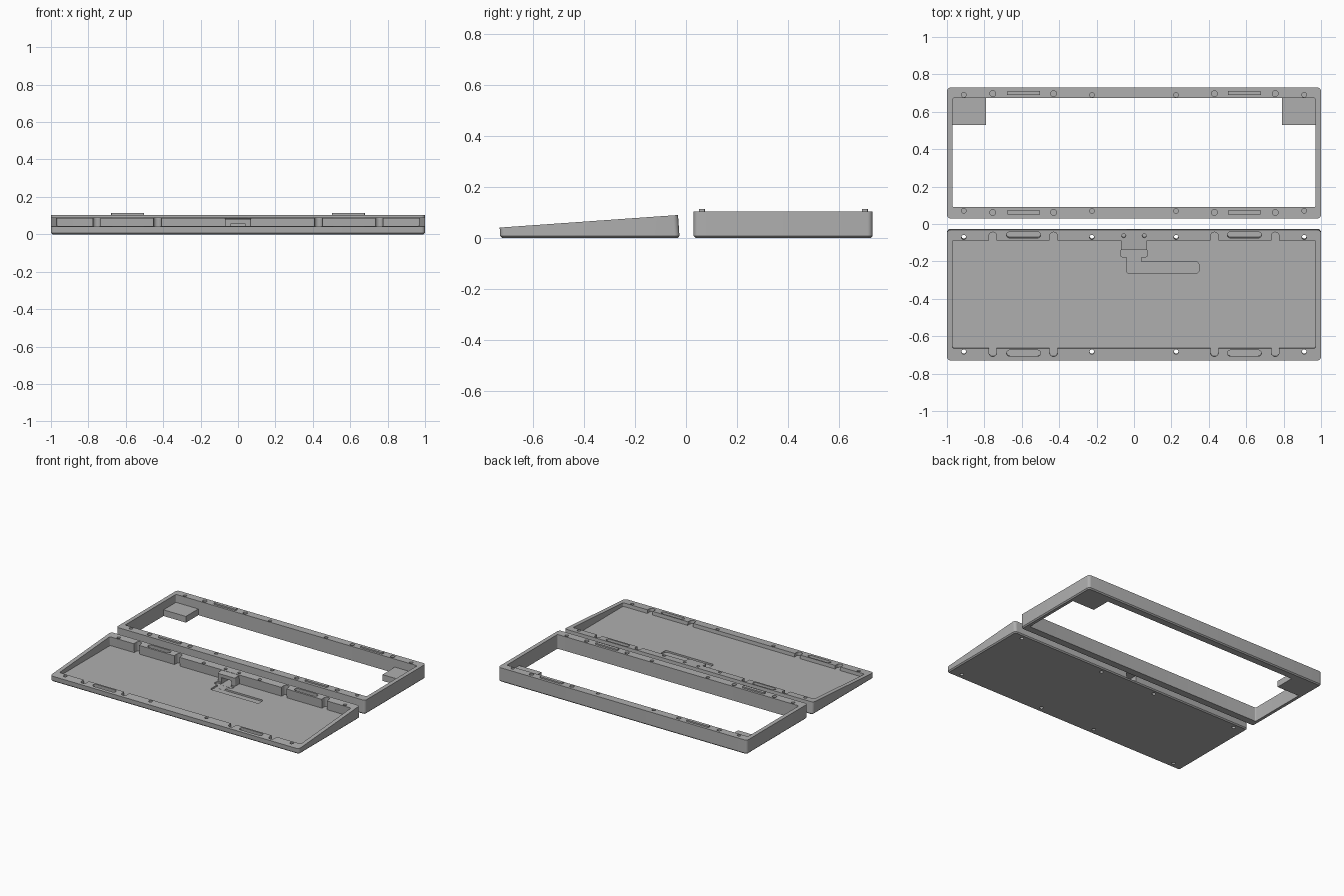
import bpy, bmesh, math

cube = bpy.data.objects.get("Cube")
if cube:
    bpy.data.objects.remove(cube, do_unlink=True)

GREY = (0.43, 0.43, 0.43)
mat = bpy.data.materials.new("plain grey")
mat.use_nodes = True
mat.diffuse_color = (*GREY, 1)
mat.node_tree.nodes["Principled BSDF"].inputs["Base Color"].default_value = (*GREY, 1)

SLOPE = 0.07


def lean(y, z):
    """Tilt tray details square to its sloping top."""
    return y - SLOPE * (z - 0.05)


def wedge(y):
    return 0.041 + SLOPE * (y + 0.73)


def outline(x0, x1, y0, y1, r, n=6):
    """Rounded rectangle; a radius of half the width gives a circle or slot."""
    pts = []
    corners = ((x1 - r, y1 - r), (x0 + r, y1 - r), (x0 + r, y0 + r), (x1 - r, y0 + r))
    for k, (cx, cy) in enumerate(corners):
        for i in range(n + 1):
            a = math.pi / 2 * (k + i / n)
            pts.append((cx + r * math.cos(a), cy + r * math.sin(a)))
    return pts


def prism(name, box, r, z0, z1, chamfer=0, tilted=False):
    """Extruded rounded rectangle; z1 may be a function of y."""
    x0, x1, y0, y1 = box
    r = min(r, (x1 - x0) / 2 - 1e-4, (y1 - y0) / 2 - 1e-4)
    full = outline(x0, x1, y0, y1, r)
    c = chamfer
    rings = [(full, z0 + c), (full, z1)]
    if c:
        rings.insert(0, (outline(x0 + c, x1 - c, y0 + c, y1 - c, r - c), z0))
    bm = bmesh.new()
    loops = []
    for pts, z in rings:
        loop = []
        for x, y in pts:
            h = z(y) if callable(z) else z
            loop.append(bm.verts.new((x, lean(y, h) if tilted else y, h)))
        loops.append(loop)
    for a, b in zip(loops, loops[1:]):
        for i in range(len(a)):
            j = (i + 1) % len(a)
            bm.faces.new((a[i], a[j], b[j], b[i]))
    bm.faces.new(loops[0][::-1])
    bm.faces.new(loops[-1])
    bmesh.ops.recalc_face_normals(bm, faces=bm.faces)
    me = bpy.data.meshes.new(name)
    bm.to_mesh(me)
    bm.free()
    me.materials.append(mat)
    ob = bpy.data.objects.new(name, me)
    bpy.context.collection.objects.link(ob)
    return ob


def combine(target, tool, operation="DIFFERENCE"):
    """Apply a boolean and discard the tool."""
    bpy.context.view_layer.objects.active = target
    mod = target.modifiers.new("cut", "BOOLEAN")
    mod.operation = operation
    mod.solver = "EXACT"
    mod.object = tool
    bpy.ops.object.modifier_apply(modifier=mod.name)
    bpy.data.objects.remove(tool, do_unlink=True)


def cut(target, box, r, z0, z1, tilted=False):
    combine(target, prism("cutter", box, r, z0, z1, 0, tilted))


def around(x, y, rx, ry):
    return (x - rx, x + rx, y - ry, y + ry)


SCREWS = (-0.91, -0.225, 0.225, 0.91)
MAGNETS = (-0.755, -0.43, 0.43, 0.755)
BARS = (-0.59, 0.59)

# Upper frame: open rectangle with a chamfered lower edge
frame = prism("upper_frame", (-1, 1, 0.03, 0.73), 0.02, 0, 0.103, 0.008)
cut(frame, (-0.97, 0.97, 0.09, 0.673), 0.008, -0.1, 0.2)

# Blind screw and magnet holes in the frame
for y in (0.07, 0.69):
    for x in SCREWS:
        cut(frame, around(x, y, 0.0125, 0.0125), 0.0125, 0.04, 0.2)
for y in (0.062, 0.697):
    for x in MAGNETS:
        cut(frame, around(x, y, 0.0155, 0.0155), 0.0155, 0.075, 0.2)

# Locating bars on the frame
for row, y in (("front", 0.062), ("rear", 0.7)):
    for side, x in zip(("right", "left"), BARS):
        prism(f"{row}_{side}_locating_bar", around(x, y, 0.088, 0.0115), 0.004, 0.1, 0.113)

# Corner pads inside the frame
for side, s in (("right", -1), ("left", 1)):
    xs = sorted((s * 0.79, s * 0.975))
    prism(f"{side}_corner_pad", (*xs, 0.53, 0.678), 0.001, 0, 0.045)

# Lower tray: wedge with a hollow interior
tray = prism("lower_tray", (-1, 1, -0.73, -0.0285), 0.02, 0, wedge, 0.008, True)
cut(tray, (-0.97, 0.97, -0.665, -0.085), 0.008, 0.02, 0.2, True)

# Port housing against the rear wall
housing = prism("port_housing", (-0.07, 0.07, -0.135, -0.07), 0.008, 0.012,
                lambda y: wedge(y) - 0.002, 0, True)
combine(tray, housing, "UNION")

# Screw holes right through the rim
for y in (-0.068, -0.684):
    for x in SCREWS:
        cut(tray, around(x, y, 0.0125, 0.0125), 0.0125, -0.1, 0.2, True)

# Magnet slots open towards the interior
for y in (-0.072, -0.678):
    for x in MAGNETS:
        cut(tray, around(x, y, 0.021, 0.031), 0.021, 0.02, 0.2, True)

# Long slots that receive the locating bars
for y in (-0.056, -0.691):
    for x in BARS:
        cut(tray, around(x, y, 0.091, 0.016), 0.016, 0.015, 0.2, True)

# Cable tunnel, channel and strain relief pockets
cut(tray, (-0.04, 0.04, -0.2, 0.01), 0.002, 0.009, 0.055)
cut(tray, (-0.041, 0.041, -0.262, -0.15), 0.012, 0.0085, 0.03)
cut(tray, (-0.0405, 0.347, -0.2625, -0.203), 0.014, 0.008, 0.03)
cut(tray, (-0.073, 0.073, -0.176, -0.137), 0.012, 0.0095, 0.03)
for x in (-0.055, 0.055):
    cut(tray, around(x, -0.06, 0.011, 0.011), 0.011, 0.05, 0.2, True)

# Smooth the rounded corners, keep the edges crisp
for ob in bpy.context.collection.objects:
    if ob.type == "MESH":
        bpy.ops.object.select_all(action="DESELECT")
        ob.select_set(True)
        bpy.context.view_layer.objects.active = ob
        bpy.ops.object.shade_smooth_by_angle(angle=math.radians(30))
